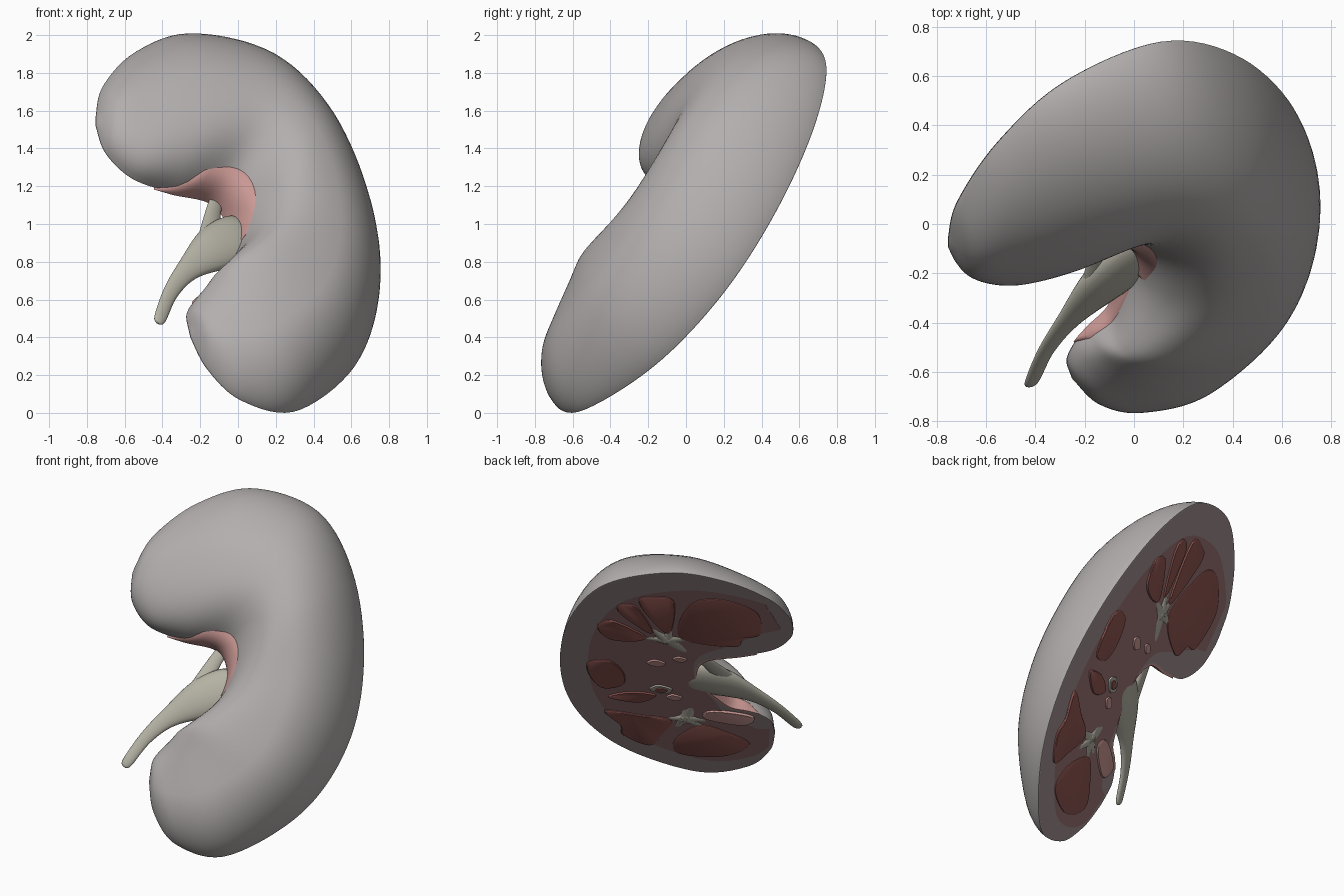
import bpy, bmesh, math
from mathutils import Vector

if "Cube" in bpy.data.objects:
    bpy.data.objects.remove(bpy.data.objects["Cube"])

N = Vector((-.463, .702, -.540))          # outward normal of the cut plane


def P(x, q, d=0):
    """point on the slanted cut plane, pushed d into the organ"""
    return Vector((x, .66 * x + .77 * q, 1 + q)) - N * d


def mat(name, c):
    m = bpy.data.materials.new(name)
    m.diffuse_color = (*c, 1)
    m.use_nodes = True
    m.node_tree.nodes["Principled BSDF"].inputs["Base Color"].default_value = m.diffuse_color
    return m


SHELL = mat("shell_grey", (.45, .425, .42))
CUT = mat("cut_mauve", (.36, .28, .285))
SINUS = mat("sinus_mauve", (.33, .18, .18))
DARK = mat("pyramid_red", (.28, .095, .085))
PINK = mat("lining_pink", (.60, .32, .30))
BEIGE = mat("pelvis_beige", (.46, .445, .37))


def catmull(pts, t, closed=False):
    n = len(pts)
    i = int(math.floor(t))
    if not closed:
        i = max(0, min(i, n - 2))
    f = t - i
    g = (lambda k: pts[k % n]) if closed else (lambda k: pts[max(0, min(k, n - 1))])
    out = []
    for a, b, c, d in zip(g(i - 1), g(i), g(i + 1), g(i + 2)):
        out.append(.5 * (2 * b + (c - a) * f + (2 * a - 5 * b + 4 * c - d) * f ** 2
                         + (3 * b - a - 3 * c + d) * f ** 3))
    return out


def build(name, verts, faces, m=None, angle=40):
    bm = bmesh.new()
    vs = [bm.verts.new(v) for v in verts]
    for f in faces:
        bm.faces.new([vs[i] for i in f])
    bmesh.ops.remove_doubles(bm, verts=bm.verts, dist=1e-5)
    bmesh.ops.recalc_face_normals(bm, faces=bm.faces)
    me = bpy.data.meshes.new(name)
    bm.to_mesh(me)
    bm.free()
    ob = bpy.data.objects.new(name, me)
    bpy.context.collection.objects.link(ob)
    if m:
        me.materials.append(m)
    bpy.context.view_layer.objects.active = ob
    ob.select_set(True)
    bpy.ops.object.shade_smooth_by_angle(angle=math.radians(angle))
    ob.select_set(False)
    return ob


def rings(name, rs, m=None, angle=40):
    """skin a list of closed rings and cap the ends"""
    k = len(rs[0])
    faces = [(i * k + j, i * k + (j + 1) % k, (i + 1) * k + (j + 1) % k, (i + 1) * k + j)
             for i in range(len(rs) - 1) for j in range(k)]
    faces += [tuple(range(k)), tuple(range((len(rs) - 1) * k, len(rs) * k))]
    return build(name, [v for r in rs for v in r], faces, m, angle)


# kidney stations: outer x,q  inner x,q  depth
ST = [(-.752, .57, -.752, .52, .02),
      (-.715, .73, -.70, .375, .14), (-.55, .905, -.56, .24, .235),
      (-.28, .99, -.36, .17, .34), (.11, .865, -.15, .12, .43),
      (.42, .525, -.05, .0, .485), (.645, .06, -.03, -.14, .475),
      (.725, -.38, -.06, -.26, .45), (.62, -.75, -.10, -.35, .40),
      (.31, -.99, -.18, -.385, .30), (.02, -.935, -.24, -.42, .20),
      (-.16, -.77, -.272, -.48, .12), (-.25, -.60, -.262, -.55, .02)]


def loft(name, t0, t1, s0, s1, hs, base, m, bulge=None, po=.85, n=90, k=32):
    """half-round sections between the inner and outer edges of the cut"""
    val = lambda f, t: f(t) if callable(f) else f
    rs = []
    for i in range(n + 1):
        t = t0 + (t1 - t0) * i / n
        ox, oq, ix, iq, h = catmull(ST, t)
        a, b = val(s0, t), val(s1, t)
        bu = bulge(t) if bulge else 0
        ring = []
        for j in range(k + 1):
            th = math.pi * j / k
            c, sn = math.cos(th), max(0, math.sin(th))
            s = .5 - .5 * math.copysign(abs(c) ** (.85 if c > 0 else min(po, 1.05)), c)
            p = .8 if c > 0 else po
            # the inner lip leans over the hilum
            s = a + (b - a) * s - bu * sn * max(0, c) * 2
            ring.append(P(ix + (ox - ix) * s, iq + (oq - iq) * s, base + h * val(hs, t) * sn ** p))
        rs.append(ring)
    return rings(name, rs, m)


END = len(ST) - 1
bell = lambda t, c, w: math.exp(-((t - c) / w) ** 2)
lean = lambda t: .15 * bell(t, 8, 1.6) - .09 * bell(t, 4.4, 1.1)
loft("kidney_body", 0, END, 0, 1, 1, 0, SHELL, lean, 1.3)
loft("cut_face", 0, END, .004, .996, .01, -.004, CUT)
edge = lambda t: .25 * min(1, abs(t - 6) / 4) ** 2
loft("sinus_face", 1.3, 10.9, edge, .80, .01, -.008, SINUS, n=70)
fade = lambda t: (.5 if t < 6 else .32) * max(.02, min(1, (t - 2.6) / .8, (10 - t) / .8))
loft("hilum_lining", 2.6, 10, -.012, .3, fade, -.003, PINK, lambda t: .05 * bell(t, 8, 1.6), n=70)


# flat rounded pieces lying in the cut face
def slab(name, pts, m, top=-.018):
    k = len(pts) * 8
    out = [catmull(pts, i / 8, True) for i in range(k)]
    cx = sum(p[0] for p in out) / k
    cq = sum(p[1] for p in out) / k
    rs = [[P(cx + (x - cx) * f, cq + (q - cq) * f, d) for x, q in out]
          for f, d in ((1, .02), (1, top + .005), (.96, top))]
    rings(name, rs, m)


PYR = [
    [(-.1, .36), (-.27, .68), (-.45, .74), (-.6, .62), (-.54, .40), (-.44, .36), (-.35, .27)],
    [(-.06, .40), (-.2, .71), (-.12, .76), (-.02, .73), (-.01, .55)],
    [(.02, .42), (.02, .66), (.1, .68), (.13, .6), (.06, .42)],
    [(.08, .37), (.2, .52), (.3, .46), (.28, .34), (.15, .32)],
    [(.36, .12), (.48, .10), (.52, -.02), (.5, -.15), (.38, -.12), (.33, 0)],
    [(.24, -.22), (.36, -.19), (.5, -.24), (.36, -.29)],
    [(.25, -.47), (.4, -.42), (.57, -.38), (.54, -.52), (.56, -.62), (.46, -.72), (.36, -.62)],
    [(.12, -.52), (.3, -.66), (.33, -.80), (.1, -.82), (-.08, -.70), (.0, -.58)]]
for i, p in enumerate(PYR):
    slab("pyramid_%d" % (i + 1), p, DARK)
slab("lower_hilum_wall", [(-.2, -.43), (-.08, -.38), (.03, -.38), (.06, -.45), (-.12, -.51)], PINK)


# tapered tubes for the ureter, pelvis and calyces: x, q, depth, radius
def tube(name, path, m, flat=.45, k=20):
    n = (len(path) - 1) * 8
    pts = [catmull(path, i / 8) for i in range(n + 1)]
    rs = []
    for i, (x, q, d, r) in enumerate(pts):
        a, b = pts[max(0, i - 1)], pts[min(n, i + 1)]
        tan = (P(*b[:3]) - P(*a[:3])).normalized()
        side = tan.cross(N).normalized()
        up = side.cross(tan).normalized()
        rs.append([P(x, q, d) + side * r * math.cos(w) + up * r * flat * math.sin(w)
                   for w in (2 * math.pi * j / k for j in range(k))])
    rings(name, rs, m, 60)


tube("ureter", [(-.415, -.515, -.02, .012), (-.405, -.49, -.015, .034), (-.355, -.36, 0, .042),
                (-.27, -.25, .02, .065), (-.13, -.15, .04, .13), (.0, -.10, .05, .14),
                (.08, -.07, .04, .06)], BEIGE)
tube("upper_calyx", [(-.17, -.12, .04, .07), (-.13, .09, .02, .04), (-.02, .33, .0, .045)], BEIGE)
tube("lower_calyx", [(-.08, -.16, .04, .08), (.06, -.3, .02, .05), (.17, -.45, .0, .05)], BEIGE)
for c, tips in (((-.02, .33), [(-.16, .34), (-.08, .44), (.03, .45), (.10, .34)]),
                ((.17, -.45), [(.28, -.46), (.26, -.55), (.10, -.55), (.14, -.36), (.06, -.48)])):
    for i, (x, q) in enumerate(tips):
        tube("calyx_branch_%d" % (i + 1), [(*c, 0, .05), ((c[0] + x) / 2, (c[1] + q) / 2, 0, .028),
                                           (x, q, .005, .018)], BEIGE, .6)

# cut vessel ends
for i, (x, q, r, m) in enumerate([(.12, .10, .04, PINK), (-.02, .14, .03, PINK),
                                  (.19, -.16, .05, BEIGE), (.19, -.16, .028, DARK),
                                  (.15, -.24, .035, PINK)]):
    slab("vessel_end_%d" % (i + 1), [(x + r * 1.2 * math.cos(w), q + r * .8 * math.sin(w))
                                     for w in (0, 1.57, 3.14, 4.71)], m, -.024 if m == DARK else -.018)
